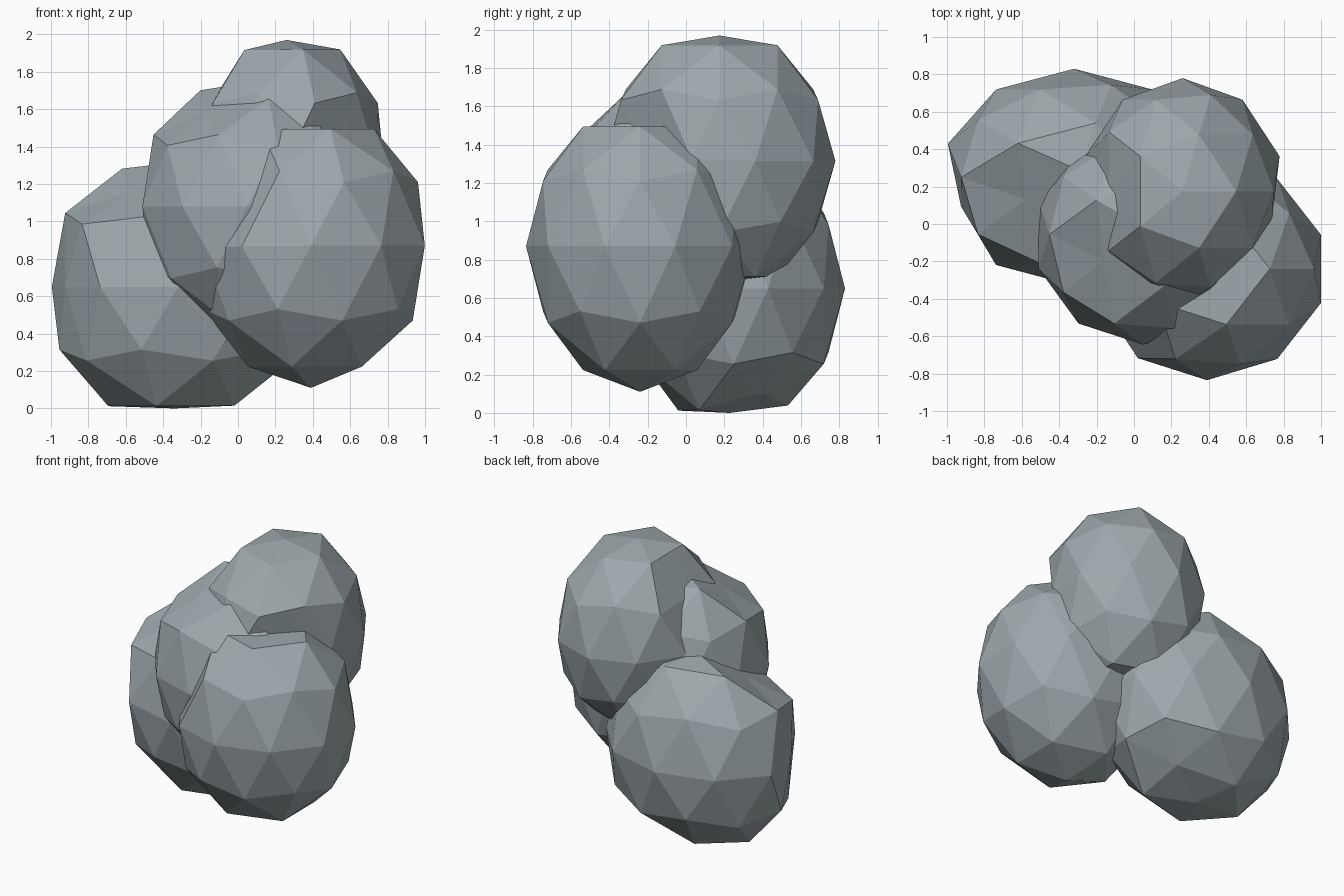
import bpy, bmesh
from mathutils import Vector

if "Cube" in bpy.data.objects:
    bpy.data.objects.remove(bpy.data.objects["Cube"])

stone = bpy.data.materials.new("grey stone")
stone.diffuse_color = (0.34, 0.395, 0.415, 1)
stone.use_nodes = True
stone.node_tree.nodes["Principled BSDF"].inputs["Base Color"].default_value = stone.diffuse_color


def boulder(name, centre, radii, chips):
    """Low-poly ellipsoid; vertices outside each chip plane are pressed flat onto it."""
    bm = bmesh.new()
    bmesh.ops.create_icosphere(bm, subdivisions=2, radius=1)
    for v in bm.verts:
        v.co = Vector([c + r * k for c, r, k in zip(centre, radii, v.co)])
        for normal, dist in chips:
            n = Vector(normal).normalized()
            over = v.co.dot(n) - dist
            if over > 0:
                v.co -= n * over
    mesh = bpy.data.meshes.new(name)
    bm.to_mesh(mesh)
    bm.free()
    mesh.materials.append(stone)
    ob = bpy.data.objects.new(name, mesh)
    bpy.context.collection.objects.link(ob)


# back left boulder: flattened underneath, chipped on its upper front and left side
boulder("left_boulder", (-0.32, 0.25, 0.65), (0.71, 0.58, 0.75),
        [((0.25, 0.28, -1), 0), ((-0.281, -0.402, 0.872), 1.118),
         ((-0.95, -0.31, 0), 0.85), ((0, 0, -1), 0)])
# front right boulder: flat top, chipped on the left
boulder("right_boulder", (0.39, -0.24, 0.87), (0.64, 0.595, 0.76),
        [((0, 0, 1), 1.495), ((-0.78, -0.5, 0.37), 0.665)])
# middle boulder with a sloping chip
boulder("middle_boulder", (0.05, -0.055, 1.08), (0.59, 0.59, 0.73),
        [((-0.32, -0.36, 0.877), 1.515)])
# top boulder: flattened top and bottom, chipped on the left and the front right
boulder("top_boulder", (0.26, 0.175, 1.315), (0.545, 0.605, 0.71),
        [((0, 0, 1), 1.97), ((0, 0, -1), -0.68),
         ((-0.85, 0, 0.53), 0.985), ((0.68, -0.71, -0.2), 0.215)])
